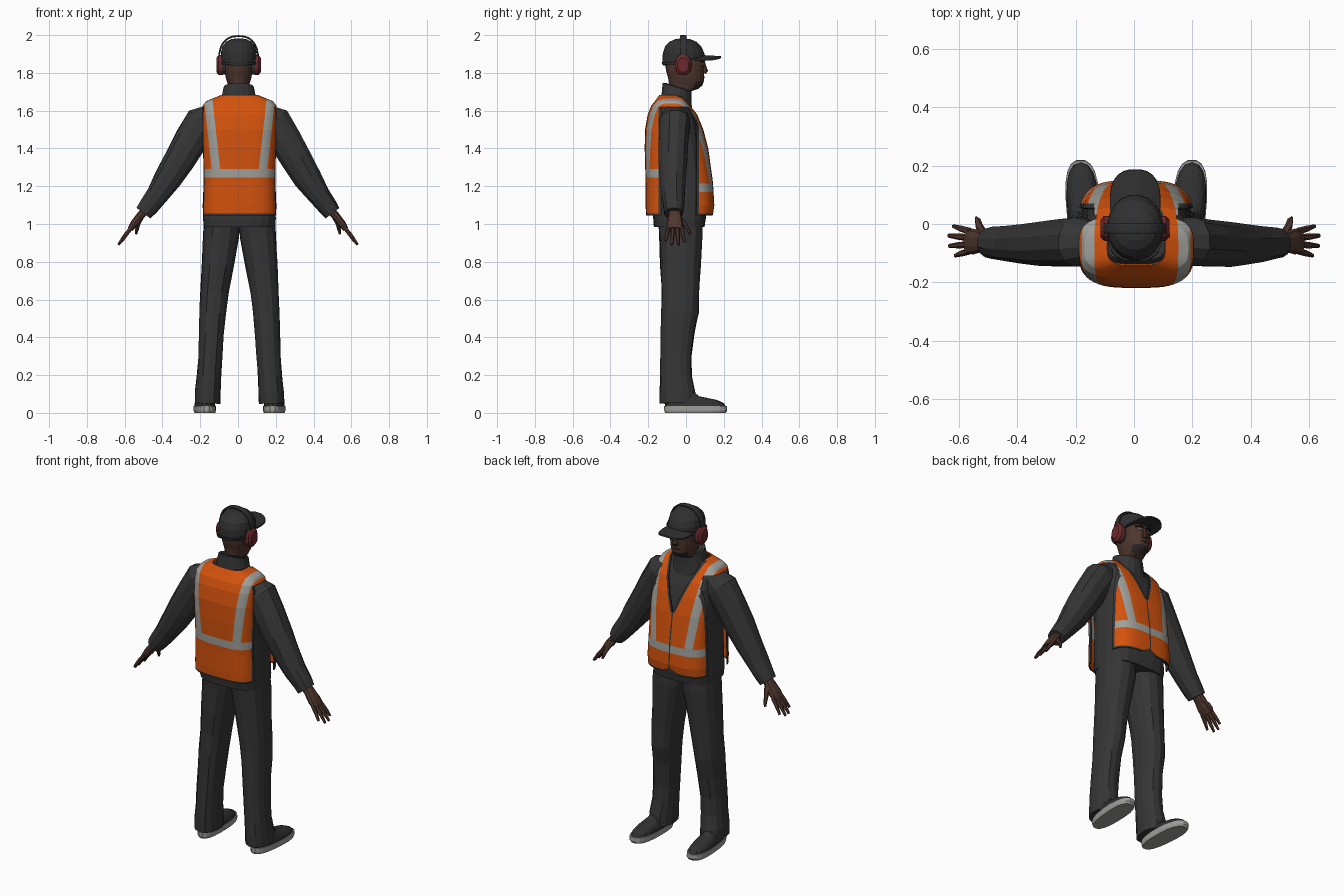
import bpy, bmesh, math, random
from mathutils import Vector

random.seed(4)


def material(name, r, g, b):
    m = bpy.data.materials.new(name)
    m.diffuse_color = (r, g, b, 1)
    return m


CLOTH = material("charcoal cloth", .036, .036, .036)
CAP = material("cap black", .03, .03, .031)
ORANGE = material("safety orange", .66, .085, .004)
SILVER = material("reflective grey", .35, .35, .33)
SKIN = material("brown skin", .078, .037, .027)
BEARD = material("dark hair", .02, .017, .018)
RED = material("earmuff red", .15, .022, .026)
SOLE = material("sole grey", .34, .34, .33)
EYE = material("eye white", .4, .38, .36)


def loft(name, rings, mats, sides=14, n=2.0, caps=True, side=1, cx=0.0, jitter=0.0, shape=None):
    """Skin rings (x, y, z, a, b): b is the half size along y, a across the path."""
    bm = bmesh.new()
    c = [Vector(r[:3]) for r in rings]
    loops = []
    for i, r in enumerate(rings):
        t = c[min(i + 1, len(c) - 1)] - c[max(i - 1, 0)]
        t.y = 0
        v = t.cross(Vector((0, 1, 0))).normalized()
        loop = []
        for k in range(sides):
            w = 2 * math.pi * (k + .5) / sides
            p, q = math.cos(w), math.sin(w)
            p = math.copysign(abs(p) ** (2 / n), p)
            q = math.copysign(abs(q) ** (2 / n), q)
            j = 1 + random.uniform(-jitter, jitter)
            co = c[i] + v * (r[3] * p * j) + Vector((0, r[4] * q * j, 0))
            if shape:
                co = Vector(shape(co))
            loop.append(bm.verts.new((cx + side * co.x, co.y, co.z)))
        loops.append(loop)
    for l0, l1 in zip(loops, loops[1:]):
        for k in range(sides):
            m = (k + 1) % sides
            bm.faces.new((l0[k], l0[m], l1[m], l1[k]))
    if caps:
        bm.faces.new(loops[0])
        bm.faces.new(loops[-1])
    bmesh.ops.recalc_face_normals(bm, faces=bm.faces)
    me = bpy.data.meshes.new(name)
    bm.to_mesh(me)
    bm.free()
    for m in (mats if isinstance(mats, list) else [mats]):
        me.materials.append(m)
    ob = bpy.data.objects.new(name, me)
    bpy.context.collection.objects.link(ob)
    return ob


def stack(keys, x=0.0):
    """Upright rings from (z, back y, front y, half width)."""
    return [(x, (b + f) / 2, z, w, (f - b) / 2) for z, b, f, w in keys]


def dense(keys, step):
    out = []
    for p, q in zip(keys, keys[1:]):
        m = max(1, round((q[0] - p[0]) / step))
        out += [tuple(u + (v - u) * i / m for u, v in zip(p, q)) for i in range(m)]
    return out + [keys[-1]]


MID = .008  # the body stands slightly right of the origin

# jacket body and collar
loft("jacket_body", stack([
    (.985, -.17, .10, .19), (1.03, -.175, .105, .194), (1.15, -.18, .11, .188), (1.28, -.185, .11, .182),
    (1.42, -.19, .09, .182), (1.54, -.185, .06, .182), (1.60, -.165, .03, .178), (1.64, -.145, -.005, .165),
    (1.675, -.125, -.01, .10)]), CLOTH, 20, 3, cx=MID, jitter=.012)
loft("jacket_collar", stack([
    (1.62, -.135, .035, .105), (1.67, -.13, .03, .092), (1.725, -.125, .03, .08), (1.73, -.11, .015, .068),
    (1.66, -.09, .0, .06)]), CLOTH, 16, 2.2, caps=False, cx=.004,
    shape=lambda p: (p.x, p.y, p.z - .3 * (p.y + .05)))

# safety vest: a wrap cut along the trim and stripe lines
vest = loft("safety_vest", stack(dense([
    (1.045, -.212, .142, .2), (1.10, -.214, .15, .2), (1.22, -.214, .143, .196), (1.40, -.219, .118, .198),
    (1.50, -.217, .092, .2), (1.58, -.203, .06, .2), (1.625, -.185, .025, .196), (1.65, -.165, .004, .178),
    (1.682, -.142, -.015, .1)], .02)), [ORANGE, SILVER, CLOTH], 56, 3.4, caps=False)
bm = bmesh.new()
bm.from_mesh(vest.data)


def cut(co, no):
    bmesh.ops.bisect_plane(bm, geom=bm.verts[:] + bm.edges[:] + bm.faces[:],
                           dist=1e-5, plane_co=co, plane_no=no)


def stripe(z):
    return .102 + .04 * (z - 1.29) / .36


def neck(z):
    return .1 * (z - 1.40) / .27


for s in (1, -1):
    for d in (0, .045):
        cut((s * (stripe(1.29) + d), 0, 1.29), (s * .36, 0, -.04))
    for d in (0, .014):
        cut((s * d, 0, 1.40), (s * .27, 0, -.1))
    cut((s * .004, 0, 1.2), (1, 0, 0))
    cut((0, 0, 1.075), (s * .5, 0, 1))
for z in (1.17, 1.215, 1.245, 1.29, 1.055, 1.62):
    cut((0, 0, z), (0, 0, 1))
for y in (-.145, -.13, .055, .07):
    cut((0, y, 1.2), (0, 1, 0))
gone = []
for f in bm.faces:
    p = f.calc_center_median()
    ax, front = abs(p.x), p.y > -.05
    low, high = (1.17, 1.215) if front else (1.245, 1.29)
    armhole = ax > .14 and p.z < 1.62
    if (armhole and -.13 < p.y < .055) or (front and ax < neck(p.z)) or (front and p.z < 1.075 - .5 * ax):
        gone.append(f)
    elif (armhole and -.145 < p.y < .07) or p.z < 1.055 or \
            (front and (ax < .004 or 0 < ax - neck(p.z) < .014 and p.z > 1.40)):
        f.material_index = 2
    elif low < p.z < high or (p.z > high and 0 < ax - stripe(p.z) < .045):
        f.material_index = 1
bmesh.ops.delete(bm, geom=gone, context='FACES')
bm.to_mesh(vest.data)
bm.free()
vest.location.x = MID
vest.modifiers.new("thickness", 'SOLIDIFY').thickness = .006

for s, tag in ((1, "right"), (-1, "left")):
    # sleeves
    loft("sleeve_" + tag, [
        (.12, -.06, 1.595, .05, .06), (.19, -.06, 1.54, .092, .085), (.25, -.065, 1.445, .09, .082),
        (.31, -.07, 1.34, .084, .077), (.37, -.07, 1.24, .076, .07), (.43, -.068, 1.15, .06, .062),
        (.475, -.065, 1.09, .053, .056), (.50, -.065, 1.057, .047, .05)],
        CLOTH, 12, 2.2, side=s, jitter=.035)
    # hands: palm, fingers, thumb
    loft("palm_" + tag, [(.485, -.06, 1.08, .024, .03), (.52, -.06, 1.04, .022, .036),
                         (.55, -.06, 1.0, .022, .044), (.572, -.06, .972, .015, .042)], SKIN, 10, 2.4, side=s)
    for i, (y0, y1, x1, z1) in enumerate([(-.025, -.008, .618, .905), (-.047, -.04, .634, .89),
                                          (-.07, -.075, .632, .89), (-.092, -.108, .612, .91)]):
        loft(f"finger_{i + 1}_{tag}", [
            (.56, y0, .985, .012, .012), (.56 + (x1 - .56) * .55, (y0 + y1) / 2, .985 + (z1 - .985) * .5, .011, .011),
            (x1, y1, z1, .007, .007)], SKIN, 6, side=s)
    loft("thumb_" + tag, [(.51, -.04, 1.04, .016, .016), (.53, -.008, 1.0, .014, .014),
                          (.535, .012, .97, .011, .011), (.54, .02, .945, .006, .007)], SKIN, 6, side=s)
    # trousers
    loft("trouser_leg_" + tag, [
        (.09, -.032, 1.04, .098, .118), (.098, -.027, .93, .097, .116), (.116, -.03, .78, .086, .106),
        (.132, -.03, .64, .076, .1), (.142, -.033, .53, .071, .1), (.148, -.045, .42, .067, .088),
        (.155, -.053, .29, .065, .083), (.162, -.053, .19, .065, .085), (.168, -.045, .11, .068, .094),
        (.17, -.042, .05, .068, .096)], CLOTH, 14, 2.3, side=s, cx=MID, jitter=.03)

    # shoes, narrower at the heel
    def foot(p):
        return (.18 + p.x * (.9 + .5 * p.y) + .05 * p.y, p.y, p.z)
    loft("shoe_sole_" + tag, stack([(0, -.112, .212, .058), (.012, -.117, .22, .062), (.036, -.117, .218, .062)]),
         SOLE, 20, 2.6, side=s, cx=MID, shape=foot)
    loft("shoe_upper_" + tag, stack([(.034, -.112, .212, .059), (.052, -.11, .20, .057), (.068, -.108, .165, .05),
                                     (.088, -.105, .07, .042), (.12, -.1, .03, .038)]),
         CAP, 18, 2.4, side=s, cx=MID, shape=foot)

    # earmuff cups and cushions
    loft("earmuff_cushion_" + tag, [(.068, -.015, 1.842, .05, .04), (.09, -.015, 1.842, .054, .043)],
         CAP, 16, 2.3, side=s, cx=.003)
    loft("earmuff_cup_" + tag, [(.088, -.015, 1.842, .055, .044), (.106, -.015, 1.842, .054, .043),
                                (.118, -.015, 1.842, .038, .03)], RED, 16, 2.3, side=s, cx=.003)
    # eyes and brows
    loft("eye_" + tag, [(.02, .088, 1.846, .003, .006), (.031, .089, 1.846, .007, .008),
                        (.043, .082, 1.846, .003, .006)], EYE, 8, side=s, cx=.003)
    loft("brow_" + tag, [(.012, .094, 1.862, .004, .008), (.03, .092, 1.866, .005, .008),
                         (.052, .077, 1.862, .003, .006)], BEARD, 6, side=s, cx=.003)

# head with beard, nose and mouth
head = loft("head", stack([
    (1.62, -.10, .02, .062), (1.70, -.09, .02, .058), (1.716, -.09, .065, .052), (1.735, -.09, .088, .056),
    (1.755, -.092, .094, .063), (1.775, -.095, .095, .069), (1.81, -.105, .096, .075), (1.85, -.112, .097, .078),
    (1.90, -.11, .09, .077)]), [SKIN, BEARD], 18, 2.2, cx=.003)
for f in head.data.polygons:
    f.material_index = int(f.center.y > .045 and 1.71 < f.center.z < 1.757)
loft("nose", stack([(1.797, .08, .108, .017), (1.812, .08, .118, .019), (1.83, .08, .11, .013),
                    (1.86, .08, .1, .01)]), SKIN, 8, cx=.003)
loft("mouth", [(-.024, .082, 1.777, .003, .008), (0, .091, 1.777, .007, .009), (.024, .082, 1.777, .003, .008)],
     SKIN, 6, cx=.003)

# cap: dome, peak, button; earmuff headband
loft("cap_dome", stack([
    (1.85, -.123, .096, .09), (1.87, -.126, .1, .095), (1.905, -.124, .098, .096), (1.94, -.112, .082, .088),
    (1.965, -.088, .055, .068), (1.978, -.058, .025, .042), (1.983, -.025, -.01, .01)]),
    CAP, 20, 2.1, cx=.004, shape=lambda p: (p.x, p.y, p.z + max(0, 1.9 - p.z) * (.25 + 4 * p.y)))
loft("cap_strap", stack([(1.845, -.127, .02, .09), (1.858, -.13, .02, .092)]), CAP, 20, 2.1, cx=.004)
loft("cap_peak", stack([(1.879, .06, .1, .02), (1.8795, .0, .15, .06), (1.88, -.03, .188, .087),
                        (1.889, -.03, .186, .086), (1.8895, .0, .15, .06), (1.89, .06, .1, .02)]),
     CAP, 24, 2.5, cx=.004, shape=lambda p: (p.x, p.y, p.z + .004 - 2.6 * p.x ** 2 - .04 * max(0, p.y - .09)))
arc = []
for i in range(15):
    w = math.pi * i / 14
    c = math.cos(w)
    arc.append((math.copysign(abs(c) ** .82, c) * .104, -.015, 1.865 + .13 * math.sin(w) ** .82, .005, .018))
loft("earmuff_headband", arc, CAP, 8, 4, cx=.003)
